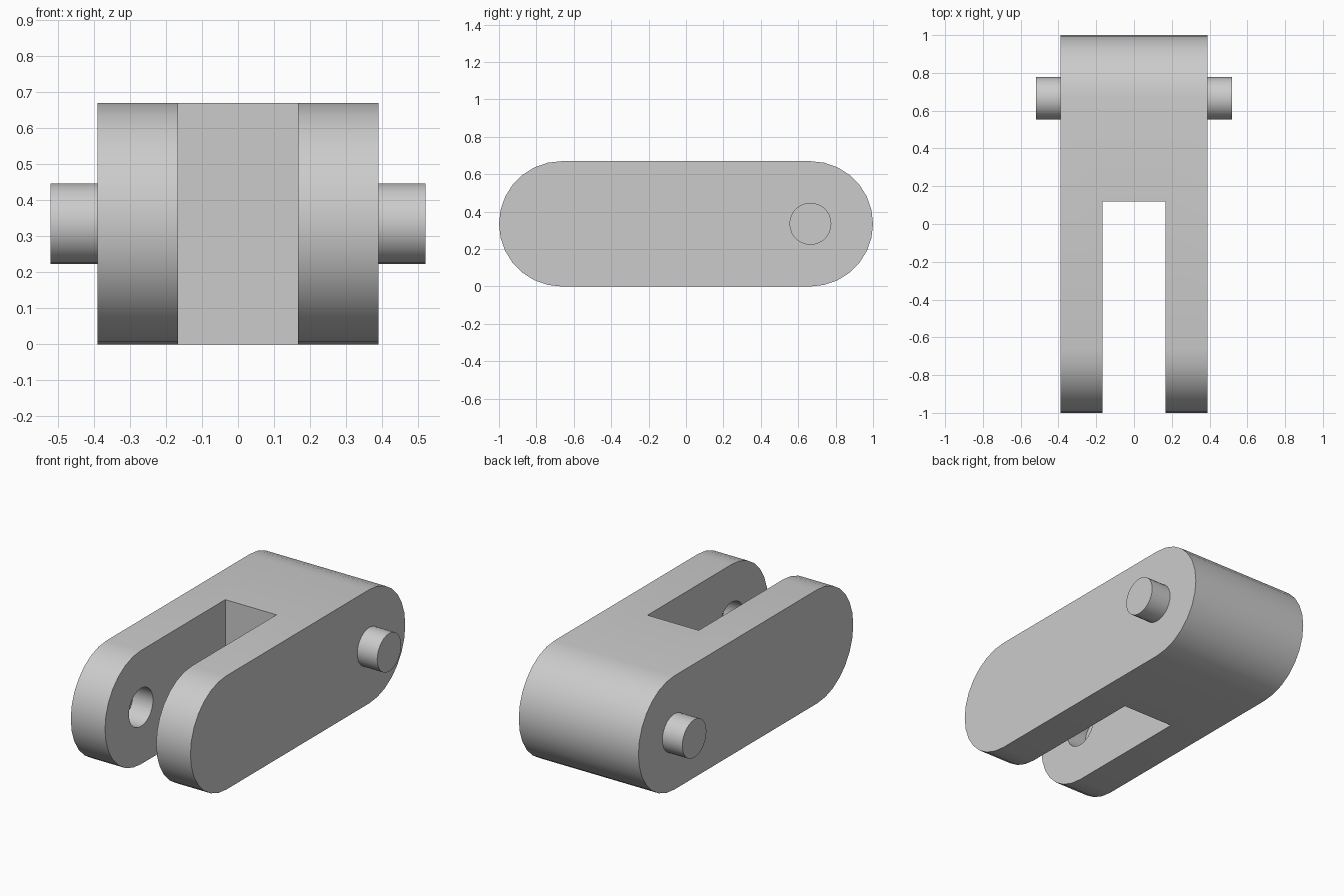
import bpy
import bmesh
from math import cos, sin, pi, radians
from mathutils import Matrix

cube = bpy.data.objects.get("Cube")
if cube:
    bpy.data.objects.remove(cube, do_unlink=True)

R = 0.335          # radius of the rounded ends, half the height
END = 1 - R        # distance of each pivot axis from the middle
HALF_W = 0.39      # half width of the link
SLOT_W = 0.167     # half width of the fork slot
PIN_R, PIN_LEN = 0.112, 0.13

steel = bpy.data.materials.new("plain grey")
steel.use_nodes = True
grey = (0.6, 0.6, 0.6, 1)
steel.diffuse_color = grey
steel.node_tree.nodes["Principled BSDF"].inputs["Base Color"].default_value = grey


def finish(name, bm):
    bmesh.ops.recalc_face_normals(bm, faces=bm.faces)
    mesh = bpy.data.meshes.new(name)
    bm.to_mesh(mesh)
    bm.free()
    mesh.materials.append(steel)
    obj = bpy.data.objects.new(name, mesh)
    bpy.context.collection.objects.link(obj)
    return obj


def cross_cylinder(name, x0, x1, y):
    """Cylinder lying along x at pivot height."""
    bm = bmesh.new()
    place = Matrix.Translation(((x0 + x1) / 2, y, R)) @ Matrix.Rotation(pi / 2, 4, "Y")
    bmesh.ops.create_cone(bm, cap_ends=True, segments=28, radius1=PIN_R,
                          radius2=PIN_R, depth=abs(x1 - x0), matrix=place)
    return finish(name, bm)


def combine(target, tool, operation):
    """Apply a boolean and discard the tool."""
    mod = target.modifiers.new(operation.lower(), "BOOLEAN")
    mod.operation, mod.object, mod.solver = operation, tool, "EXACT"
    bpy.context.view_layer.objects.active = target
    bpy.ops.object.modifier_apply(modifier=mod.name)
    bpy.data.objects.remove(tool, do_unlink=True)


# Link body: stadium profile extruded across its width
bm = bmesh.new()
steps = 14
profile = []
for side in (1, -1):
    for i in range(steps + 1):
        a = -pi / 2 + pi * i / steps
        profile.append(bm.verts.new((-HALF_W, side * (END + R * cos(a)), R + side * R * sin(a))))
face = bm.faces.new(profile)
extruded = bmesh.ops.extrude_face_region(bm, geom=[face])["geom"]
bmesh.ops.translate(bm, vec=(2 * HALF_W, 0, 0),
                    verts=[g for g in extruded if isinstance(g, bmesh.types.BMVert)])
link = finish("fork_link", bm)

# Fork slot open to the front
bm = bmesh.new()
bmesh.ops.create_cube(bm, size=1, matrix=Matrix.Translation((0, -0.54, R))
                      @ Matrix.Diagonal((2 * SLOT_W, 1.32, 1, 1)))
combine(link, finish("slot_cutter", bm), "DIFFERENCE")

# Blind sockets inside the fork arms, and pins outside the rear end
combine(link, cross_cylinder("socket_cutter", -SLOT_W - PIN_LEN, SLOT_W + PIN_LEN, -END),
        "DIFFERENCE")
combine(link, cross_cylinder("pivot_pins", -HALF_W - PIN_LEN, HALF_W + PIN_LEN, END), "UNION")

# Smooth curves with crisp edges
bpy.ops.object.select_all(action="DESELECT")
link.select_set(True)
bpy.context.view_layer.objects.active = link
bpy.ops.object.shade_smooth_by_angle(angle=radians(30))
